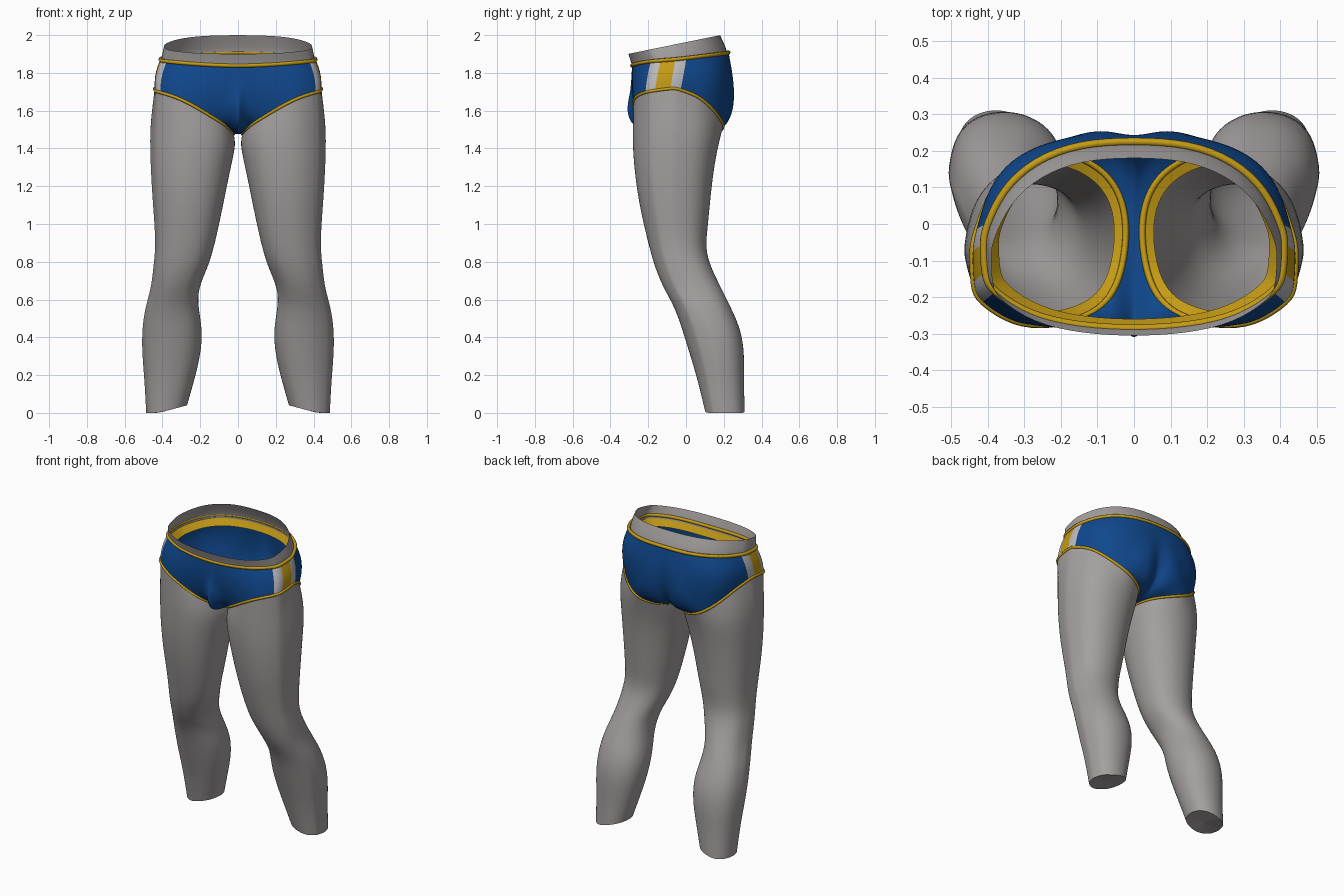
import bpy, bmesh, math
from mathutils import Vector as V

if "Cube" in bpy.data.objects:
    bpy.data.objects.remove(bpy.data.objects["Cube"])

def mat(name, col):
    m = bpy.data.materials.new(name)
    m.diffuse_color = (*col, 1)
    m.use_nodes = True
    m.node_tree.nodes["Principled BSDF"].inputs["Base Color"].default_value = m.diffuse_color
    return m

GREY = mat("skin_grey", (0.37, 0.35, 0.345))
BLUE = mat("blue", (0.005, 0.065, 0.27))
YELLOW = mat("yellow", (0.56, 0.33, 0.008))
PALE = mat("pale_stripe", (0.50, 0.50, 0.52))

# Right half of the briefs: upper edge (waist, then centre line) paired with the leg opening
COLS = [
    (.405, -.01, 1.877, .437, -.04, 1.715), (.413, -.045, 1.873, .443, -.07, 1.72),
    (.408, -.145, 1.865, .44, -.175, 1.705), (.392, -.18, 1.862, .425, -.21, 1.70),
    (.29, -.25, 1.852, .33, -.275, 1.675), (.15, -.28, 1.842, .23, -.28, 1.625),
    (0, -.288, 1.837, .15, -.26, 1.575), (0, -.295, 1.72, .10, -.235, 1.545),
    (0, -.33, 1.62, .065, -.20, 1.52), (0, -.30, 1.51, .04, -.15, 1.495),
    (0, -.17, 1.48, .025, -.08, 1.48), (0, -.03, 1.475, .02, 0, 1.475),
    (0, .09, 1.48, .035, .08, 1.475), (0, .17, 1.53, .08, .145, 1.48),
    (0, .22, 1.64, .15, .185, 1.495), (0, .24, 1.77, .21, .20, 1.515),
    (0, .228, 1.91, .26, .19, 1.54), (.15, .22, 1.905, .315, .165, 1.58),
    (.27, .175, 1.90, .365, .12, 1.63), (.36, .095, 1.89, .405, .06, 1.68),
]
upper = [V(c[:3]) for c in COLS]
hole = [V(c[3:]) for c in COLS]
half = [upper[i] for i in (16, 17, 18, 19, 0, 1, 2, 3, 4, 5, 6)]
waist = half + [V((-p.x, p.y, p.z)) for p in reversed(half[1:-1])]

def loft(name, rings, mats, pick=None, mirror=True, cap=False, levels=2):
    """Skin closed rings of points, then mirror and smooth them."""
    bm = bmesh.new()
    crease = bm.edges.layers.float.new("crease_edge")
    rows = [[bm.verts.new(p) for p in r] for r in rings]
    n = len(rings[0])
    for j in range(len(rows) - 1):
        for i in range(n):
            k = (i + 1) % n
            f = bm.faces.new((rows[j][i], rows[j][k], rows[j + 1][k], rows[j + 1][i]))
            f.smooth = True
            if pick:
                f.material_index = pick(i)
    if cap:
        f = bm.faces.new(rows[-1])
        for e in f.edges:
            e[crease] = 1.0
    bmesh.ops.recalc_face_normals(bm, faces=bm.faces)
    me = bpy.data.meshes.new(name)
    bm.to_mesh(me)
    bm.free()
    for m in mats:
        me.materials.append(m)
    ob = bpy.data.objects.new(name, me)
    bpy.context.collection.objects.link(ob)
    if mirror:
        md = ob.modifiers.new("mirror", 'MIRROR')
        md.merge_threshold = 0.0005
    s = ob.modifiers.new("smooth", 'SUBSURF')
    s.levels = s.render_levels = levels
    return ob

def tube(name, loops, radius):
    """Round piping along closed loops."""
    cu = bpy.data.curves.new(name, 'CURVE')
    cu.dimensions = '3D'
    cu.bevel_depth = radius
    cu.bevel_resolution = 1
    for pts in loops:
        s = cu.splines.new('NURBS')
        s.points.add(len(pts) - 1)
        for q, p in zip(s.points, pts):
            q.co = (*p, 1)
        s.order_u = 4
        s.use_cyclic_u = True
        s.resolution_u = 4
    cu.materials.append(YELLOW)
    bpy.context.collection.objects.link(bpy.data.objects.new(name, cu))

# Briefs: fuller at the seat, striped at the sides
def briefs_row(t):
    row = []
    for u, h in zip(upper, hole):
        p = u.lerp(h, t)
        full = min(1, max(0, (p.y - 0.03) / 0.12))
        out = V((p.x, p.y + 0.03, 0))
        if out.length > 0.12:
            p = p + out.normalized() * (0.012 + 0.035 * full) * math.sin(math.pi * t)
        row.append(p)
    return row

loft("briefs", [briefs_row(t) for t in (0, .33, .67, 1)], [BLUE, YELLOW, PALE],
     lambda i: {0: 2, 1: 1, 2: 2}.get(i, 0), levels=3)

# Piping round the waist and leg openings
tube("waist_piping", [waist], 0.011)
tube("leg_piping", [hole, [V((-p.x, p.y, p.z)) for p in hole]], 0.009)

# Inner hems
def scaled(pts, c, k, dz):
    return [V((c[0] + (p.x - c[0]) * k, c[1] + (p.y - c[1]) * k, p.z + dz)) for p in pts]

LEG_C = (0.232, -0.04)
loft("leg_hem", [hole, scaled(hole, LEG_C, .85, -.01)], [YELLOW])
loft("waist_hem", [scaled(waist, (0, -.03), .98, -.02), scaled(waist, (0, -.03), .90, -.06)],
     [YELLOW], mirror=False)

# Bare waist above the briefs, its rim rising to the back
def rim(p):
    t = min(1, max(0, (p.y + .288) / .516))
    return V((p.x * .95, p.y * .951 - .034, 1.90 + .1 * t))

loft("waist", [[rim(p) for p in waist], scaled(waist, (0, -.03), .995, 0),
               scaled(waist, (0, -.03), .975, -.05)], [GREY], mirror=False)

# Legs: height, inner x, outer x, front y, back y
LEG = [
    (1.42, .012, .464, -.285, .175), (1.32, .035, .463, -.28, .15),
    (1.15, .07, .452, -.257, .128), (1.0, .10, .44, -.225, .115),
    (.87, .13, .435, -.193, .10), (.77, .16, .447, -.165, .13),
    (.66, .212, .458, -.12, .185), (.56, .212, .49, -.06, .235),
    (.44, .188, .507, -.02, .29), (.31, .198, .506, .02, .308),
    (.18, .23, .494, .06, .304), (0, .27, .485, .10, .31),
]

def leg_ring(z, x0, x1, y0, y1):
    cx, cy, rx, ry = (x0 + x1) / 2, (y0 + y1) / 2, (x1 - x0) / 2 * 1.015, (y1 - y0) / 2 * 1.015
    ring = []
    for h in hole:
        a = math.atan2((h.y - LEG_C[1]) / .235, (h.x - LEG_C[0]) / .212)
        c, s = math.cos(a), math.sin(a)
        k = (abs(c) ** 2.25 + abs(s) ** 2.25) ** (-1 / 2.25)
        x, y = cx + rx * c * k, cy + ry * s * k
        dz = 0
        if z > 1.4:            # follow the slanted leg opening
            dz = .45 * (h.z - 1.475)
        elif z > 1.3:
            dz = .15 * (h.z - 1.475)
        elif z == 0:           # slanted ankle cut
            dz = max(0, .04 * (.42 - x) / .15)
        ring.append(V((x, y, z + dz)))
    return ring

loft("leg", [hole] + [leg_ring(*r) for r in LEG], [GREY], cap=True)
